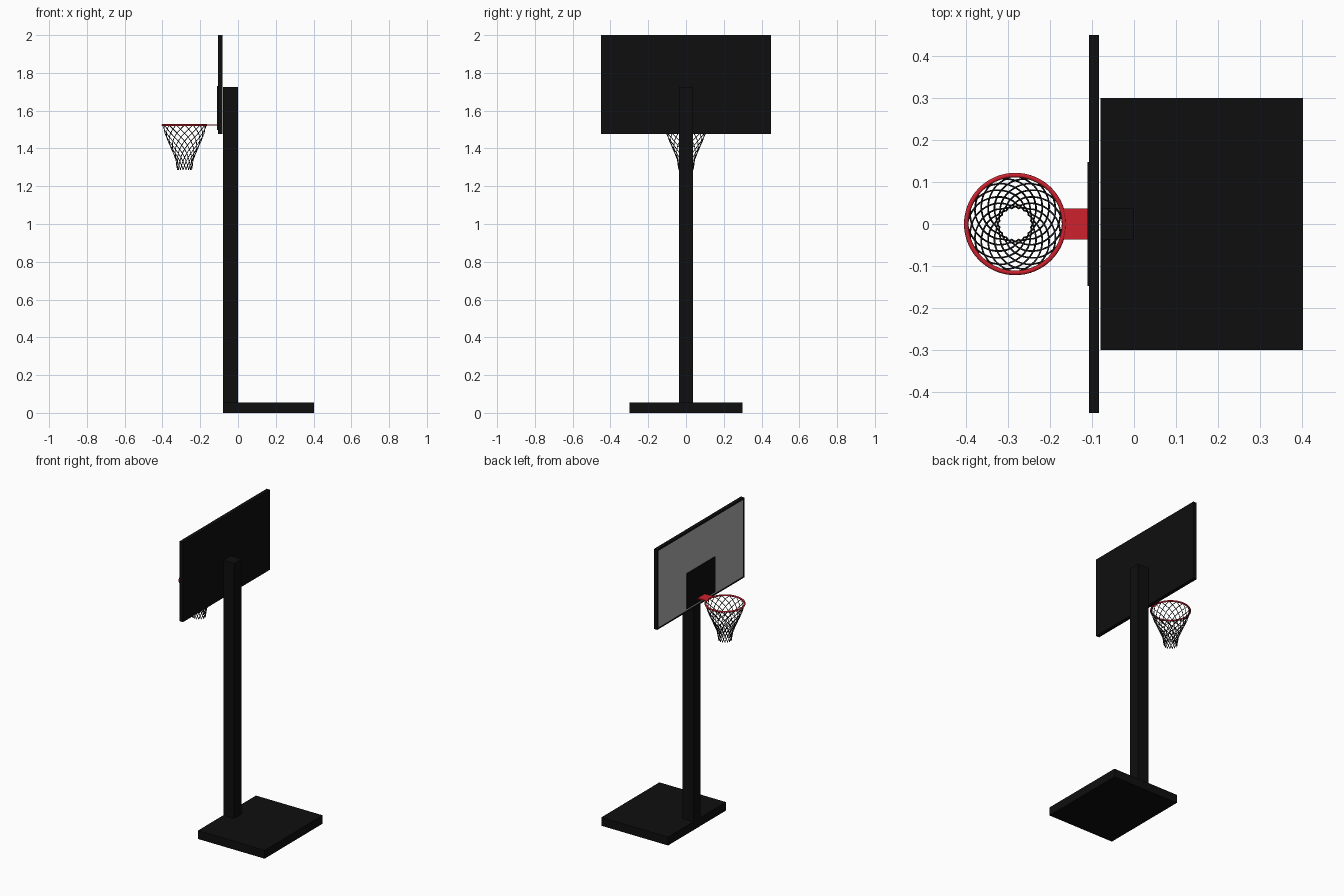
import bpy
import bmesh
import math
from mathutils import Vector

cube = bpy.data.objects.get("Cube")
if cube:
    bpy.data.objects.remove(cube, do_unlink=True)


def material(name, rgb):
    m = bpy.data.materials.new(name)
    m.use_nodes = True
    m.diffuse_color = (*rgb, 1)
    m.node_tree.nodes["Principled BSDF"].inputs["Base Color"].default_value = (*rgb, 1)
    return m


black = material("black", (0.0045, 0.0045, 0.0045))
red = material("red", (0.61, 0.015, 0.026))
grey = material("panel grey", (0.42, 0.42, 0.42))
cord = material("net cord", (0.025, 0.023, 0.023))


def box(name, low, high, mat):
    """Axis-aligned box between two corners."""
    low, high = Vector(low), Vector(high)
    mesh = bpy.data.meshes.new(name)
    bm = bmesh.new()
    bmesh.ops.create_cube(bm, size=1)
    for v in bm.verts:
        v.co = (low + high) / 2 + v.co * (high - low)
    bm.to_mesh(mesh)
    bm.free()
    mesh.materials.append(mat)
    ob = bpy.data.objects.new(name, mesh)
    bpy.context.collection.objects.link(ob)
    return ob


def select_only(ob):
    bpy.ops.object.select_all(action="DESELECT")
    ob.select_set(True)
    bpy.context.view_layer.objects.active = ob


# Stand
box("base", (-0.08, -0.3, 0), (0.403, 0.3, 0.055), black)
box("pole", (-0.08, -0.038, 0.03), (-0.001, 0.038, 1.725), black)

# Backboard with a framed grey playing face
board = box("backboard", (-0.107, -0.45, 1.476), (-0.083, 0.45, 2), black)
board.data.materials.append(grey)
bm = bmesh.new()
bm.from_mesh(board.data)
bm.normal_update()
face = [f for f in bm.faces if f.normal.x < -0.9]
bmesh.ops.inset_region(bm, faces=face, thickness=0.016)
face[0].material_index = 1
bm.to_mesh(board.data)
bm.free()
box("target_square", (-0.111, -0.148, 1.497), (-0.106, 0.148, 1.73), black)

# Rim and its bracket
HOOP = Vector((-0.283, 0, 1.524))
bpy.ops.mesh.primitive_torus_add(location=HOOP, major_radius=0.1165, minor_radius=0.0055,
                                 major_segments=64, minor_segments=10)
rim = bpy.context.object
rim.name = "rim"
rim.data.materials.append(red)
bpy.ops.object.shade_smooth()
box("rim_bracket", (-0.172, -0.037, 1.521), (-0.108, 0.037, 1.528), red)

# Net: cords winding down both ways along a narrowing profile
PROFILE = [(0, 0.116), (0.055, 0.1), (0.12, 0.072), (0.18, 0.047), (0.238, 0.038)]
CORDS, STEPS, TWIST = 16, 24, math.radians(125)


def net_radius(drop):
    for (d0, r0), (d1, r1) in zip(PROFILE, PROFILE[1:]):
        if drop <= d1:
            break
    return r0 + (r1 - r0) * (drop - d0) / (d1 - d0)


curve = bpy.data.curves.new("net", "CURVE")
curve.dimensions = "3D"
curve.bevel_depth = 0.0021
curve.bevel_resolution = 1
curve.use_fill_caps = True
for way in (-1, 1):
    for i in range(CORDS):
        spline = curve.splines.new("POLY")
        spline.points.add(STEPS)
        for k, p in enumerate(spline.points):
            t = k / STEPS
            drop = t * PROFILE[-1][0]
            a = math.tau * i / CORDS + way * TWIST * t
            r = net_radius(drop)
            p.co = (r * math.cos(a), r * math.sin(a), -drop, 1)
curve.materials.append(cord)
net = bpy.data.objects.new("net", curve)
net.location = HOOP
bpy.context.collection.objects.link(net)
select_only(net)
bpy.ops.object.convert(target="MESH")
bpy.ops.object.shade_smooth_by_angle()
